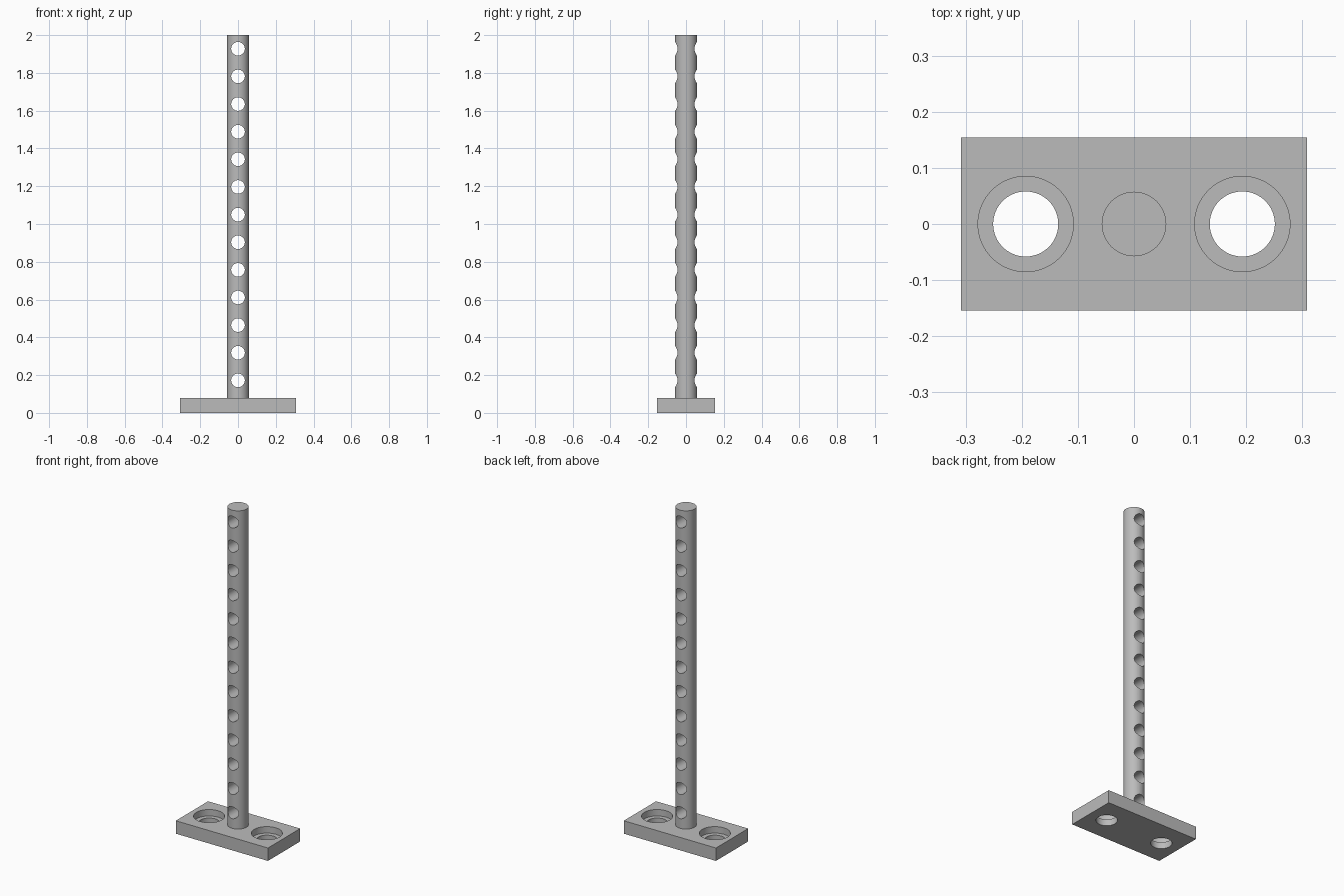
import bpy, bmesh, math
from mathutils import Matrix

if "Cube" in bpy.data.objects:
    bpy.data.objects.remove(bpy.data.objects["Cube"])

BASE_H = 0.078
TOP = 2.0

grey = bpy.data.materials.new("plain grey")
grey.diffuse_color = (0.5, 0.5, 0.5, 1)
grey.use_nodes = True
grey.node_tree.nodes["Principled BSDF"].inputs["Base Color"].default_value = grey.diffuse_color


def make_object(name, bm):
    mesh = bpy.data.meshes.new(name)
    bm.to_mesh(mesh)
    bm.free()
    mesh.materials.append(grey)
    obj = bpy.data.objects.new(name, mesh)
    bpy.context.collection.objects.link(obj)
    return obj


def add_cylinder(bm, radius, depth, matrix, sides=64):
    bmesh.ops.create_cone(bm, cap_ends=True, segments=sides, radius1=radius,
                          radius2=radius, depth=depth, matrix=matrix)


def select_only(obj):
    bpy.ops.object.select_all(action='DESELECT')
    obj.select_set(True)
    bpy.context.view_layer.objects.active = obj


def cut(obj, cutter):
    select_only(obj)
    mod = obj.modifiers.new("holes", 'BOOLEAN')
    mod.operation = 'DIFFERENCE'
    mod.solver = 'EXACT'
    mod.object = cutter
    bpy.ops.object.modifier_apply(modifier=mod.name)
    bpy.data.objects.remove(cutter)


# Base plate
bm = bmesh.new()
bmesh.ops.create_cube(bm, size=1, matrix=Matrix.Translation((0, 0, BASE_H / 2))
                      @ Matrix.Diagonal((0.616, 0.308, BASE_H, 1)))
base = make_object("base_plate", bm)

# Screw holes, then their wider recesses from above
for radius, bottom in ((0.058, -0.05), (0.085, 0.039)):
    bm = bmesh.new()
    for x in (-0.193, 0.193):
        add_cylinder(bm, radius, 0.2, Matrix.Translation((x, 0, bottom + 0.1)))
    cut(base, make_object("screw_hole_cutter", bm))

# Upright post
bm = bmesh.new()
add_cylinder(bm, 0.0575, TOP - BASE_H, Matrix.Translation((0, 0, (TOP + BASE_H) / 2)))
post = make_object("post", bm)

# Row of cross holes, front to back
bm = bmesh.new()
for i in range(13):
    z = 0.172 + i * 0.1463
    add_cylinder(bm, 0.036, 0.3, Matrix.Translation((0, 0, z))
                 @ Matrix.Rotation(math.pi / 2, 4, 'X'), 48)
cut(post, make_object("cross_hole_cutter", bm))

# Smooth round walls, sharp rims
for obj in (base, post):
    select_only(obj)
    bpy.ops.object.shade_smooth_by_angle(angle=math.radians(30))
